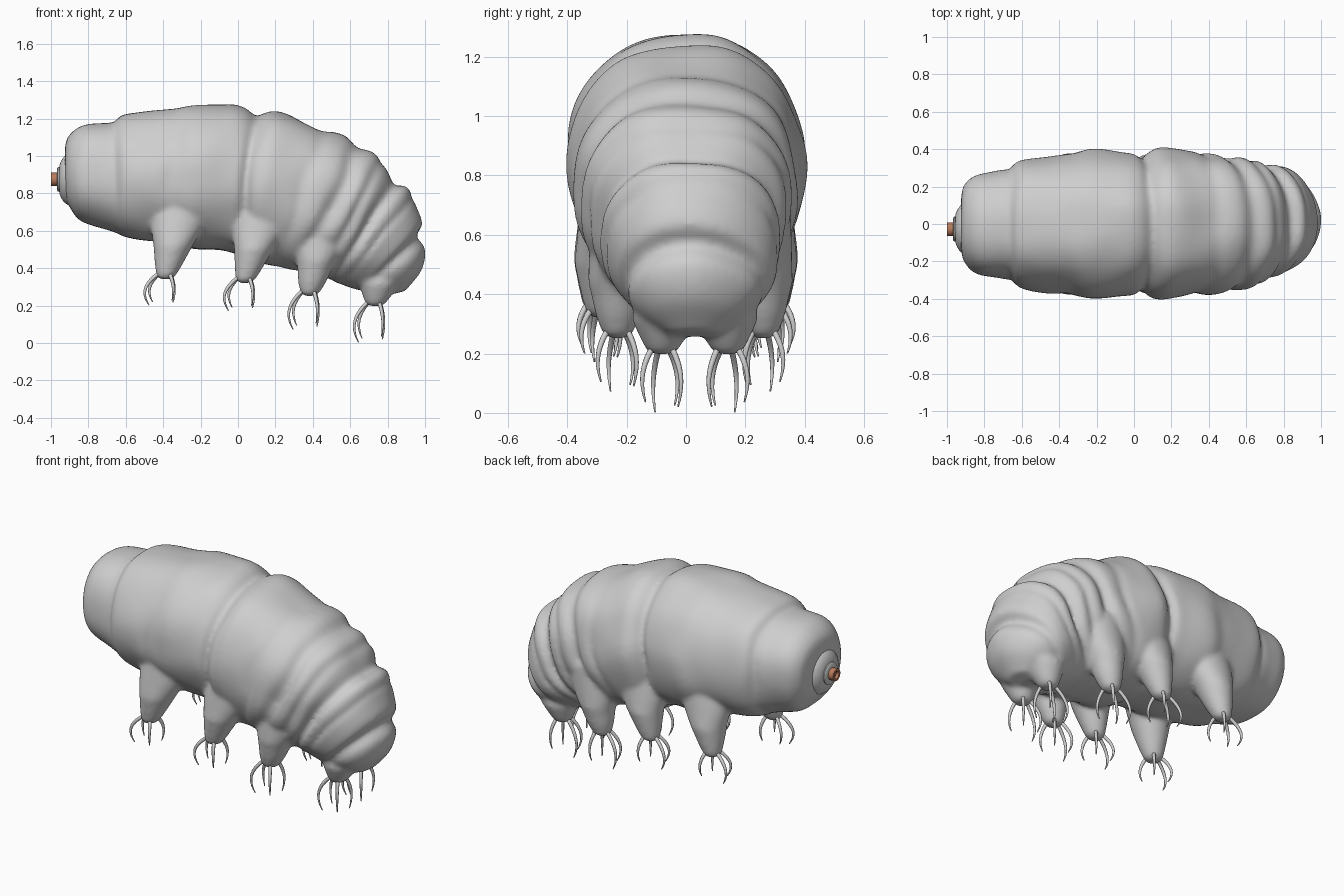
import bpy, bmesh, math
from mathutils import Vector, noise

cube = bpy.data.objects.get("Cube")
if cube:
    bpy.data.objects.remove(cube, do_unlink=True)


def material(name, color):
    m = bpy.data.materials.new(name)
    m.use_nodes = True
    m.diffuse_color = color
    m.node_tree.nodes["Principled BSDF"].inputs["Base Color"].default_value = color
    return m


SKIN = material("pale grey skin", (0.62, 0.62, 0.62, 1))
MOUTH = material("brown mouth", (0.48, 0.20, 0.11, 1))


def loft(bm, rings):
    """Skin a list of equal-length point rings and cap both ends."""
    loops = [[bm.verts.new(p) for p in ring] for ring in rings]
    n = len(loops[0])
    for a, b in zip(loops, loops[1:]):
        for i in range(n):
            j = (i + 1) % n
            bm.faces.new((a[i], a[j], b[j], b[i]))
    bm.faces.new(loops[0][::-1])
    bm.faces.new(loops[-1])


def select(ob):
    bpy.ops.object.select_all(action='DESELECT')
    ob.select_set(True)
    bpy.context.view_layer.objects.active = ob


def finish(bm, name, mat):
    bmesh.ops.recalc_face_normals(bm, faces=bm.faces)
    me = bpy.data.meshes.new(name)
    bm.to_mesh(me)
    bm.free()
    ob = bpy.data.objects.new(name, me)
    bpy.context.collection.objects.link(ob)
    me.materials.append(mat)
    select(ob)
    return ob


def spline(rows, steps):
    """Catmull-Rom interpolation of rows, yielding (position, values)."""
    last = len(rows) - 1
    for k in range(last * steps + 1):
        s = k / steps
        i = min(int(s), last - 1)
        t = s - i
        quad = (rows[max(i - 1, 0)], rows[i], rows[i + 1], rows[min(i + 2, last)])
        yield s, [0.5 * (2 * b + (c - a) * t + (2 * a - 5 * b + 4 * c - d) * t * t
                         + (3 * b - a - 3 * c + d) * t ** 3)
                  for a, b, c, d in zip(*quad)]


def ramp(s, start, end):
    return min(max((s - start) / (end - start), 0), 1)


# Body stations: back x, back z, belly x, belly z, half width
STATIONS = [
    (-.925, .98, -.925, .78, .13), (-.915, 1.09, -.90, .73, .205),
    (-.84, 1.16, -.84, .655, .265), (-.69, 1.18, -.69, .595, .295),
    (-.60, 1.23, -.58, .555, .345), (-.40, 1.245, -.40, .53, .375),
    (-.24, 1.275, -.24, .50, .40), (-.03, 1.275, -.08, .49, .38),
    (.10, 1.23, .00, .47, .375), (.22, 1.23, .08, .44, .405),
    (.42, 1.15, .20, .41, .385), (.58, 1.10, .30, .39, .375),
    (.74, 1.01, .41, .37, .355), (.82, .88, .48, .35, .325),
    (.91, .825, .53, .33, .305), (.95, .73, .58, .31, .285),
    (.98, .635, .63, .29, .26), (.955, .57, .66, .28, .235),
    (1.0, .495, .69, .27, .215), (.98, .385, .74, .26, .16),
    (.90, .28, .80, .255, .08)]
# Skin folds: station position, depth, width
FOLDS = [(3.3, .014, .25), (5.5, .008, .3), (8, .028, .28), (10.2, .012, .25),
         (11.4, .034, .26), (12.3, .018, .2), (13.3, .036, .3),
         (14.5, .014, .2), (17, .010, .4)]

bm = bmesh.new()
rings = []
for s, (tx, tz, bx, bz, w) in spline(STATIONS, 12):
    drift = Vector((0, .03 * ramp(s, 12, 17), 0))
    top, low = Vector((tx, 0, tz)) + drift, Vector((bx, 0, bz)) + drift
    mid, half = (top + low) / 2, (top - low) / 2
    upper = .86 - .08 * ramp(s, 8, 11) + .27 * ramp(s, 13, 17)
    ring = []
    for i in range(64):
        a = math.tau * i / 64
        c, h = math.cos(a), math.sin(a)
        power = upper if h > 0 else 0.77
        y = math.copysign(abs(c) ** power, c) * w
        p = mid + half * h + Vector((0, y, 0))
        # wandering creases, fading toward the belly, plus soft lumps
        wander = s + .45 * noise.noise(p * 3) * abs(c)
        fold = sum(d * math.exp(-((wander - f) / g) ** 2) for f, d, g in FOLDS)
        depth = fold * (1.1 - .45 * max(h, 0) - max(-h, 0) * .9)
        lump = noise.noise(p * 4.5) * .016
        ring.append(p + (mid - p).normalized() * (depth + lump))
    rings.append(ring)
loft(bm, rings)

# Legs: foot centre, hip centre, hip radius along x, claw length, sideways shift
LEGS = [((-.385, .295, .36), (-.29, .245, .76), .16, .16, 0),
        ((.04, .285, .34), (.15, .25, .74), .16, .17, 0),
        ((.385, .245, .27), (.46, .235, .64), .15, .20, .015),
        ((.735, .11, .21), (.785, .10, .46), .16, .21, .03)]
feet = []
for foot, hip, radius, claw, shift in LEGS:
    for side in (-1, 1):
        f = Vector((foot[0], side * foot[1] + shift, foot[2]))
        q = Vector((hip[0], side * hip[1] + shift, hip[2]))
        feet.append((f, side, claw))
        # fraction down the leg, radius; the rounded hip sinks into the flank
        rows = [(-.2, radius * .35), (-.1, radius * .72), (.1, radius * .95),
                (.35, radius * .88), (.6, radius * .66),
                (.82, .078), (.95, .06), (1.02, .046), (1.05, .02)]
        rings = []
        for _, (t, r) in spline(rows, 4):
            c = q.lerp(f, t)
            rings.append([c + Vector((r * math.cos(math.tau * i / 24),
                                      min(r, .105) * math.sin(math.tau * i / 24), 0))
                          for i in range(24)])
        loft(bm, rings)

# Fuse body and legs into one soft skin
body = finish(bm, "body_with_legs", SKIN)
remesh = body.modifiers.new("fuse", 'REMESH')
remesh.mode = 'VOXEL'
remesh.voxel_size = .012
soften = body.modifiers.new("soften", 'SMOOTH')
soften.factor = .5
soften.iterations = 11
for name in ("fuse", "soften"):
    bpy.ops.object.modifier_apply(modifier=name)
bpy.ops.object.shade_smooth()


# Snout and mouth: turned around the x axis
def turned(name, profile, mat, center):
    bm = bmesh.new()
    loft(bm, [[Vector((x, center[0] + r * math.cos(math.tau * i / 40),
                       center[1] + r * math.sin(math.tau * i / 40)))
               for i in range(40)] for x, r in profile])
    finish(bm, name, mat)
    bpy.ops.object.shade_smooth_by_angle(angle=math.radians(40))


turned("snout", [(-.86, .15), (-.905, .14), (-.93, .122), (-.945, .10),
                 (-.955, .075), (-.957, .05)], SKIN, (-.025, .875))
turned("lip_ring", [(-.93, .055), (-.95, .066), (-.962, .066), (-.968, .058),
                    (-.968, .03)], SKIN, (-.027, .875))
turned("mouth_tube", [(-.94, .036), (-1, .036), (-1, .022), (-.985, .018)],
       MOUTH, (-.028, .875))

# Claws: four tapered hooks on each foot (heading, reach, length share)
HOOKS = [(165, .085, 1), (210, .07, .9), (60, .045, .85), (-55, .045, .92)]
cu = bpy.data.curves.new("claws", 'CURVE')
cu.dimensions = '3D'
cu.bevel_depth = .0105
cu.bevel_resolution = 2
cu.use_fill_caps = True
for f, side, length in feet:
    for heading, reach, share in HOOKS:
        a = math.radians(heading) * side
        out = Vector((math.cos(a), math.sin(a), 0))
        sp = cu.splines.new('POLY')
        sp.points.add(11)
        for k, pt in enumerate(sp.points):
            t = k / 11
            p = f + out * (.033 + reach * math.sin(t * 2.35))
            p.z += .015 - (length + .012) * share * t ** 1.15
            pt.co = (*p, 1)
            pt.radius = 1 - .75 * t ** 2
claws = bpy.data.objects.new("claws", cu)
bpy.context.collection.objects.link(claws)
cu.materials.append(SKIN)
select(claws)
bpy.ops.object.convert(target='MESH')
bpy.ops.object.shade_smooth()
